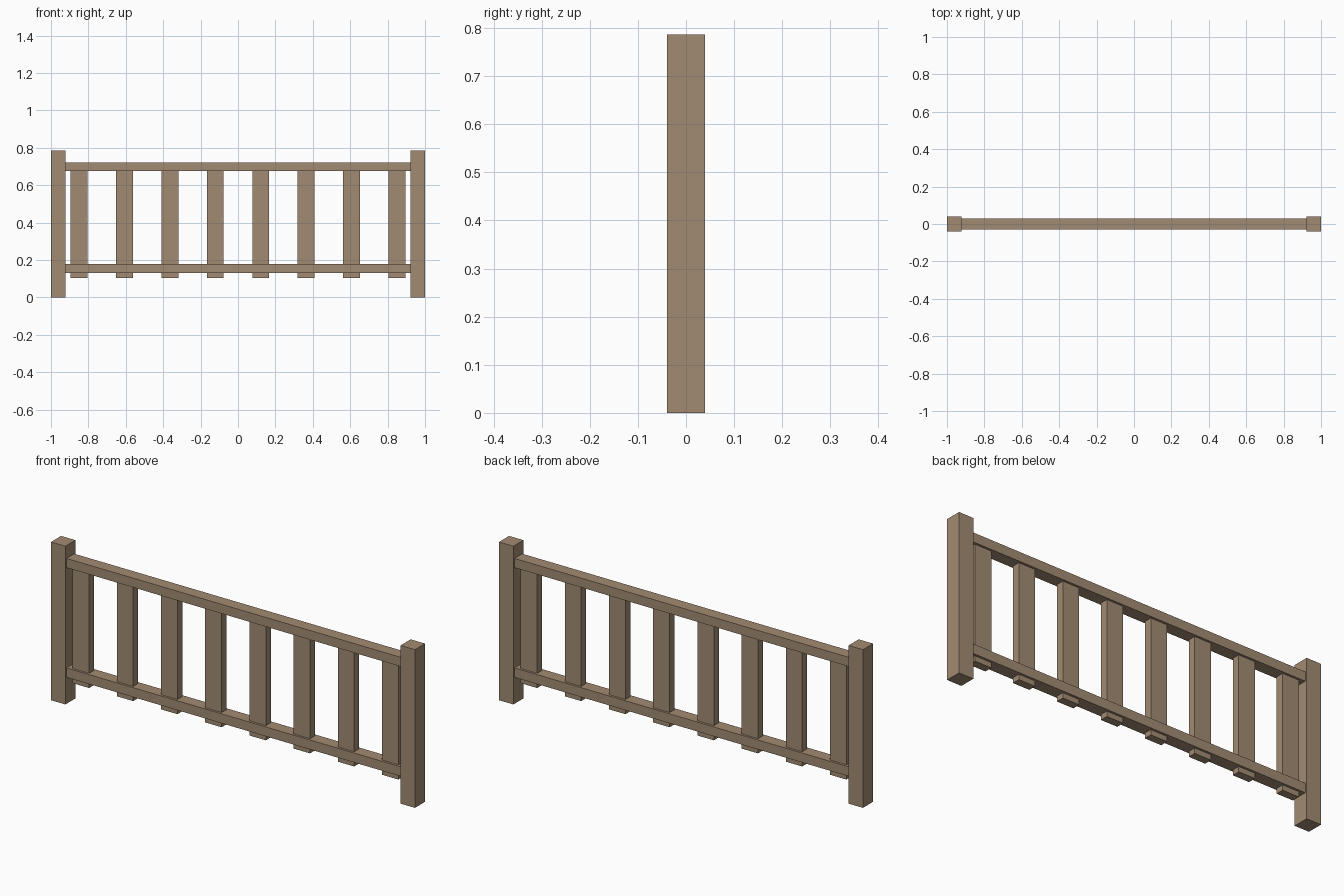
import bpy, bmesh

if "Cube" in bpy.data.objects:
    bpy.data.objects.remove(bpy.data.objects["Cube"])

wood = bpy.data.materials.new("wood")
wood.diffuse_color = (0.36, 0.26, 0.17, 1)
wood.use_nodes = True
wood.node_tree.nodes["Principled BSDF"].inputs["Base Color"].default_value = wood.diffuse_color

def box(name, x0, x1, depth, z0, z1):
    """Box centred on y = 0 between the given x and z limits."""
    bm = bmesh.new()
    bmesh.ops.create_cube(bm, size=1)
    for v in bm.verts:
        v.co = (x1 if v.co.x > 0 else x0,
                v.co.y * depth,
                z1 if v.co.z > 0 else z0)
    me = bpy.data.meshes.new(name)
    bm.to_mesh(me)
    bm.free()
    me.materials.append(wood)
    ob = bpy.data.objects.new(name, me)
    bpy.context.collection.objects.link(ob)
    return ob

# end posts
box("left_post", -1.0, -0.921, 0.079, 0, 0.786)
box("right_post", 0.921, 1.0, 0.079, 0, 0.786)

# horizontal rails between the posts
box("top_rail", -0.921, 0.921, 0.061, 0.676, 0.722)
box("bottom_rail", -0.921, 0.921, 0.061, 0.131, 0.178)

# evenly spaced slats, passing through the bottom rail into the top rail
for i in range(8):
    x = -0.85 + i * 1.70 / 7
    box(f"slat_{i + 1}", x - 0.045, x + 0.045, 0.039, 0.105, 0.69)
